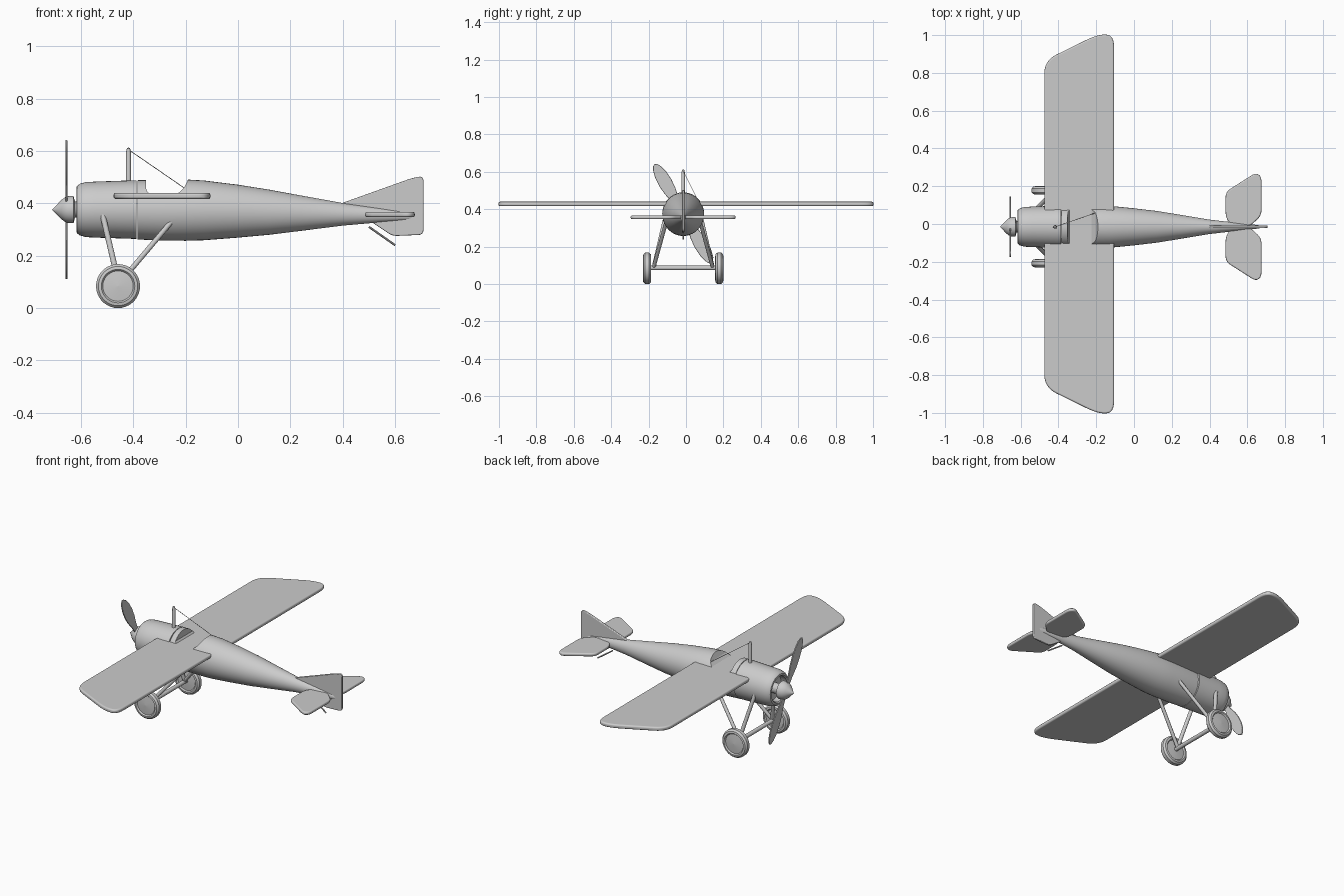
import bpy, bmesh, math
from mathutils import Vector, Matrix

if "Cube" in bpy.data.objects:
    bpy.data.objects.remove(bpy.data.objects["Cube"])

YC = -0.015   # centre line of the body


def finish(name, bm, angle=35):
    bmesh.ops.remove_doubles(bm, verts=bm.verts, dist=1e-5)
    bmesh.ops.recalc_face_normals(bm, faces=bm.faces)
    me = bpy.data.meshes.new(name)
    bm.to_mesh(me)
    bm.free()
    ob = bpy.data.objects.new(name, me)
    bpy.context.collection.objects.link(ob)
    bpy.ops.object.select_all(action='DESELECT')
    ob.select_set(True)
    bpy.context.view_layer.objects.active = ob
    if angle:
        bpy.ops.object.shade_smooth_by_angle(angle=math.radians(angle))
    return ob


def loft(name, stations, n=40, matrix=None):
    """Elliptical rings along x; each station is (x, centre z, half height, half width)."""
    bm = bmesh.new()
    rings = []
    for x, zc, rz, ry in stations:
        rings.append([bm.verts.new((x, ry * math.cos(2 * math.pi * i / n),
                                    zc + rz * math.sin(2 * math.pi * i / n))) for i in range(n)])
    for a, b in zip(rings, rings[1:]):
        for i in range(n):
            bm.faces.new((a[i], a[(i + 1) % n], b[(i + 1) % n], b[i]))
    bm.faces.new(rings[0])
    bm.faces.new(rings[-1])
    bmesh.ops.dissolve_degenerate(bm, dist=1e-6, edges=bm.edges)
    if matrix:
        bm.transform(matrix)
    return finish(name, bm)


def lathe(name, profile, n=40, matrix=None):
    return loft(name, [(x, 0, max(r, 1e-4), max(r, 1e-4)) for x, r in profile], n, matrix)


def rounded(pts, radius, steps=6):
    """Round every corner of a 2D outline."""
    out = []
    for i, p in enumerate(pts):
        p, a, b = Vector(p), Vector(pts[i - 1]), Vector(pts[(i + 1) % len(pts)])
        s = p + (a - p).normalized() * min(radius, (a - p).length * 0.45)
        e = p + (b - p).normalized() * min(radius, (b - p).length * 0.45)
        for k in range(steps + 1):
            t = k / steps
            out.append(s * (1 - t) ** 2 + p * 2 * t * (1 - t) + e * t * t)
    return out


def plate(name, outline, thick, place, bevel=0.4):
    """Flat panel with rounded rim; place(u, v, w) maps outline and thickness to 3D."""
    bm = bmesh.new()
    lo = [bm.verts.new(place(u, v, -thick / 2)) for u, v in outline]
    hi = [bm.verts.new(place(u, v, thick / 2)) for u, v in outline]
    bm.faces.new(lo)
    bm.faces.new(hi)
    for i in range(len(lo)):
        j = (i + 1) % len(lo)
        bm.faces.new((lo[i], lo[j], hi[j], hi[i]))
    ob = finish(name, bm, 35 if bevel else 0)
    if bevel:
        m = ob.modifiers.new("rim", 'BEVEL')
        m.width = thick * bevel
        m.segments = 3
        m.angle_limit = math.radians(50)
        m.harden_normals = True
    return ob


def rod(name, a, b, r, n=12):
    a, b = Vector(a), Vector(b)
    mat = Matrix.Translation(a) @ (b - a).to_track_quat('X', 'Z').to_matrix().to_4x4()
    return lathe(name, [(0, r), ((b - a).length, r)], n, mat)


body = Matrix.Translation((0, YC, 0))

# fuselage, with the cockpit cut down to the wing
fuselage = loft("fuselage", [
    (-0.383, 0.375, 0.113, 0.106), (-0.30, 0.374, 0.116, 0.11), (-0.20, 0.374, 0.117, 0.112),
    (-0.13, 0.373, 0.114, 0.111), (0.0, 0.37, 0.101, 0.098), (0.12, 0.366, 0.086, 0.084),
    (0.25, 0.362, 0.066, 0.063), (0.40, 0.358, 0.043, 0.038), (0.55, 0.354, 0.026, 0.021),
    (0.65, 0.351, 0.015, 0.010), (0.672, 0.35, 0.012, 0.006)], matrix=body)
cutter = plate("cockpit_cutter", [(-0.357, 0.6), (-0.35, 0.45), (-0.335, 0.432), (-0.25, 0.432),
                                  (-0.225, 0.441), (-0.205, 0.46), (-0.19, 0.492), (-0.185, 0.6)],
               0.5, lambda u, v, w: (u, YC + w, v), 0)
cutter.hide_render = True
cutter.display_type = 'WIRE'
cut = fuselage.modifiers.new("cockpit", 'BOOLEAN')
cut.operation = 'DIFFERENCE'
cut.object = cutter

# engine cowl with recessed nose, and spinner
nose = Matrix.Translation((0, YC, 0.376))
lathe("engine_cowl", [(-0.575, 0), (-0.575, 0.072), (-0.61, 0.074), (-0.617, 0.08), (-0.615, 0.09),
                      (-0.603, 0.099), (-0.58, 0.105), (-0.54, 0.107), (-0.48, 0.109),
                      (-0.387, 0.112), (-0.387, 0)], matrix=nose)
lathe("spinner", [(-0.71, 0), (-0.692, 0.018), (-0.675, 0.036), (-0.66, 0.047), (-0.645, 0.052),
                  (-0.628, 0.052), (-0.622, 0.03), (-0.57, 0.03)], 32, nose)

# two propeller blades
blade = [(0.02, 0.014), (0.08, 0.02), (0.14, 0.033), (0.19, 0.037), (0.24, 0.034), (0.28, 0.024),
         (0.30, 0.012), (0.307, 0)]
blade += [(u, -w) for u, w in blade[-2::-1]]
for side, name in ((1, "upper_blade"), (-1, "lower_blade")):
    d = Vector((0, -0.5, 0.866)) * side
    e = Vector((0, 0.866, 0.5)) * side
    c = Vector((-0.655, YC, 0.376))
    plate("propeller_" + name, blade, 0.008, lambda u, v, w: c + d * u + e * v + Vector((w, 0, 0)))

# one-piece wing
tip = [(-0.475, 0.865), (-0.19, 1.005), (-0.105, 1.0)]
outline = rounded(tip + [(x, -y) for x, y in tip[::-1]], 0.07)
plate("wing", outline, 0.024, lambda u, v, w: (u, v, 0.428 + w))

# tailplane halves
half = rounded([(0.52, 0.0), (0.485, 0.05), (0.485, 0.185), (0.645, 0.287), (0.675, 0.265),
                (0.675, 0.06), (0.61, 0.0)], 0.03)
for s, name in ((1, "left"), (-1, "right")):
    plate(name + "_tailplane", half, 0.02, lambda u, v, w: (u, YC + s * v, 0.357 + w))

# fin and rudder, tail skid
fin = rounded([(0.38, 0.395), (0.66, 0.495), (0.708, 0.505), (0.708, 0.28), (0.59, 0.275),
               (0.50, 0.335)], 0.02)
plate("fin_and_rudder", fin, 0.014, lambda u, v, w: (u, YC + w, v))
rod("tail_skid", (0.50, YC, 0.31), (0.60, YC, 0.24), 0.004, 8)

# mast and bracing wire
lathe("mast", [(0, 0.011), (0.17, 0.009), (0.183, 0.006), (0.186, 0)], 12,
      Matrix.Translation((-0.418, YC, 0.427)) @ Matrix.Rotation(-math.pi / 2, 4, 'Y'))
rod("mast_wire", (-0.418, YC, 0.605), (-0.20, 0.06, 0.455), 0.0015, 6)

# landing gear
tyre = [(-0.021, 0), (-0.015, 0.058), (-0.022, 0.064), (-0.02, 0.075), (-0.01, 0.084)]
tyre += [(-x, r) for x, r in tyre[::-1]]
for s, name in ((1, "left"), (-1, "right")):
    hub = Matrix.Translation((-0.458, YC + s * 0.193, 0.084)) @ Matrix.Rotation(math.pi / 2, 4, 'Z')
    lathe(name + "_wheel", tyre, 36, hub)
    foot = (-0.455, YC + s * 0.157, 0.092)
    rod(name + "_front_strut", (-0.527, YC + s * 0.085, 0.40), foot, 0.011)
    rod(name + "_rear_strut", (-0.25, YC + s * 0.09, 0.335), foot, 0.010)
rod("axle", (-0.458, YC - 0.19, 0.086), (-0.458, YC + 0.19, 0.086), 0.012)
